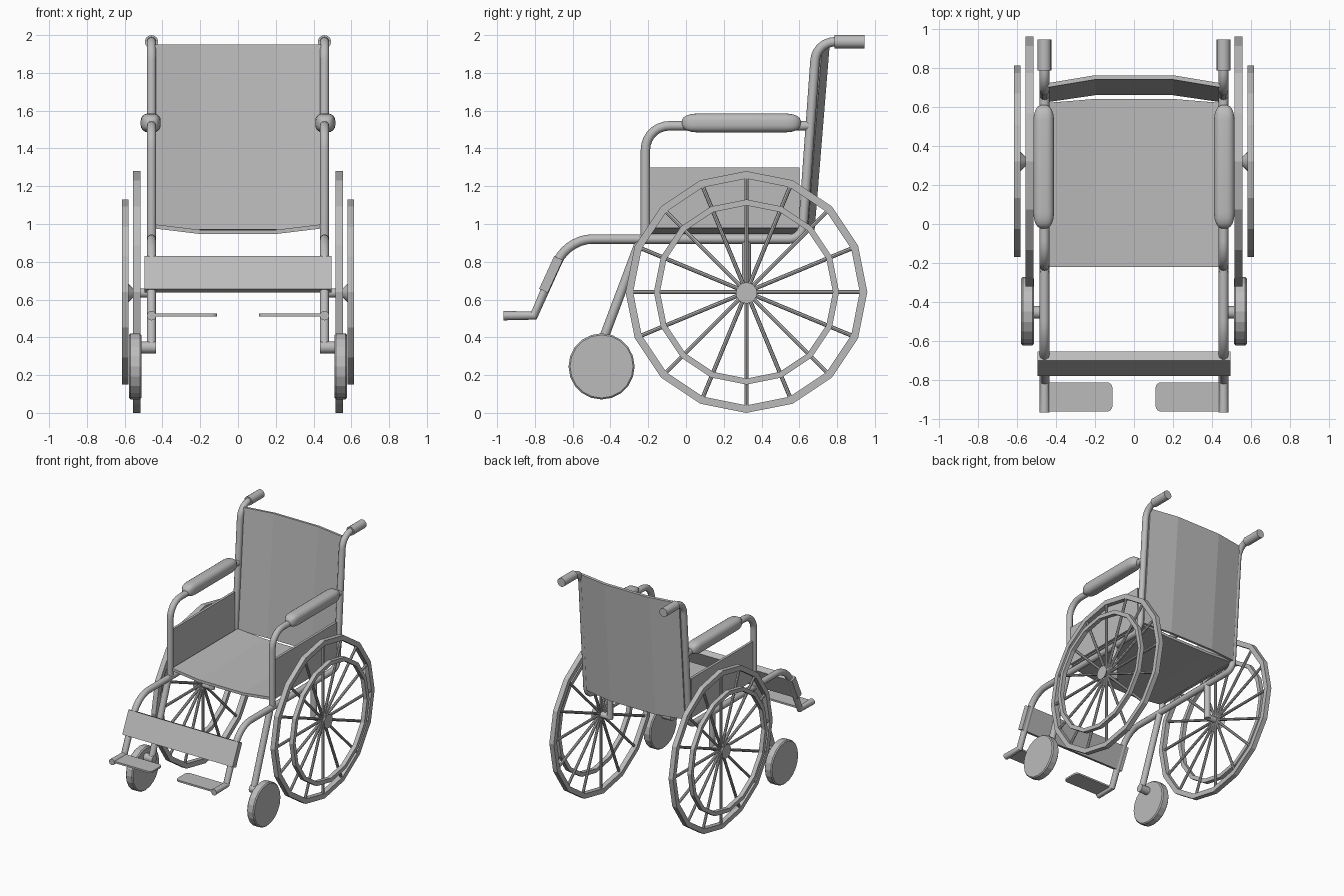
import bpy, bmesh, math
from mathutils import Vector, Matrix
from mathutils.geometry import interpolate_bezier

cube = bpy.data.objects.get("Cube")
if cube:
    bpy.data.objects.remove(cube)

GREY = (0.5, 0.5, 0.5, 1)
grey = bpy.data.materials.new("plain grey")
grey.use_nodes = True
grey.diffuse_color = GREY
grey.node_tree.nodes["Principled BSDF"].inputs["Base Color"].default_value = GREY

FRAME_X = 0.458
HUB_Y, HUB_Z = 0.32, 0.64


def finish(name, bm, smooth=False):
    """Turn a bmesh into a named grey object."""
    bmesh.ops.recalc_face_normals(bm, faces=bm.faces)
    mesh = bpy.data.meshes.new(name)
    bm.to_mesh(mesh)
    bm.free()
    mesh.materials.append(grey)
    obj = bpy.data.objects.new(name, mesh)
    bpy.context.collection.objects.link(obj)
    if smooth:
        smooth_object(obj)
    return obj


def smooth_object(obj):
    bpy.ops.object.select_all(action='DESELECT')
    obj.select_set(True)
    bpy.context.view_layer.objects.active = obj
    bpy.ops.object.shade_smooth_by_angle(angle=math.radians(40))


def add_rod(bm, a, b, r1, r2=None, sides=12):
    """Cylinder or cone between two points."""
    a, b = Vector(a), Vector(b)
    turn = (b - a).to_track_quat('Z', 'Y').to_matrix().to_4x4()
    bmesh.ops.create_cone(bm, cap_ends=True, segments=sides, radius1=r1,
                          radius2=r1 if r2 is None else r2, depth=(b - a).length,
                          matrix=Matrix.Translation((a + b) / 2) @ turn)


def rod(name, a, b, r1, r2=None, sides=16, smooth=True):
    bm = bmesh.new()
    add_rod(bm, a, b, r1, r2, sides)
    return finish(name, bm, smooth)


def box(name, center, size, tilt=0):
    bm = bmesh.new()
    bmesh.ops.create_cube(bm, size=1, matrix=Matrix.Translation(center)
                          @ Matrix.Rotation(tilt, 4, 'X') @ Matrix.Diagonal((*size, 1)))
    return finish(name, bm)


def tube(name, x, path, radius=0.025):
    """Bent pipe in a side plane; path holds (y, z, bend length)."""
    pts = [Vector((x, y, z)) for y, z, _ in path]
    line = []
    for i, p in enumerate(pts):
        bend = path[i][2]
        if not bend:
            line.append(p)
            continue
        a = p + (pts[i - 1] - p).normalized() * bend
        b = p + (pts[i + 1] - p).normalized() * bend
        line += interpolate_bezier(a, a.lerp(p, 0.57), b.lerp(p, 0.57), b, 8)
    curve = bpy.data.curves.new(name, 'CURVE')
    curve.dimensions = '3D'
    curve.bevel_depth = radius
    curve.bevel_resolution = 4
    curve.use_fill_caps = True
    spline = curve.splines.new('POLY')
    spline.points.add(len(line) - 1)
    for sp, p in zip(spline.points, line):
        sp.co = (*p, 1)
    curve.materials.append(grey)
    obj = bpy.data.objects.new(name, curve)
    bpy.context.collection.objects.link(obj)
    bpy.ops.object.select_all(action='DESELECT')
    obj.select_set(True)
    bpy.context.view_layer.objects.active = obj
    bpy.ops.object.convert(target='MESH')
    smooth_object(bpy.context.view_layer.objects.active)


def ring(name, x, width, outer, inner, sides=16):
    """Flat-sided hoop around the wheel axis."""
    bm = bmesh.new()
    section = [(-width / 2, inner), (width / 2, inner), (width / 2, outer), (-width / 2, outer)]
    loops = []
    for i in range(sides):
        a = math.tau * i / sides
        loops.append([bm.verts.new((x + dx, HUB_Y + r * math.cos(a), HUB_Z + r * math.sin(a)))
                      for dx, r in section])
    for i in range(sides):
        p, q = loops[i], loops[(i + 1) % sides]
        for k in range(4):
            n = (k + 1) % 4
            bm.faces.new((p[k], p[n], q[n], q[k]))
    return finish(name, bm)


def sling(name, edge, middle):
    """Fabric sheet in three facets; edge and middle hold two (y, z) ends."""
    bm = bmesh.new()
    cols = [[bm.verts.new((x, y, z)) for y, z in ends]
            for x, ends in ((-0.44, edge), (-0.2, middle), (0.2, middle), (0.44, edge))]
    for p, q in zip(cols, cols[1:]):
        bm.faces.new((p[0], q[0], q[1], p[1]))
    obj = finish(name, bm)
    solid = obj.modifiers.new("thickness", 'SOLIDIFY')
    solid.thickness = 0.022
    solid.offset = 0


# Fabric seat and backrest, calf strap
sling("seat", [(-0.22, 0.987), (0.62, 0.987)], [(-0.22, 0.958), (0.64, 0.958)])
sling("backrest", [(0.635, 0.98), (0.71, 1.95)], [(0.67, 0.97), (0.75, 1.95)])
box("calf_strap", (0, -0.715, 0.733), (0.99, 0.05, 0.19), -0.43)

for s, side in ((1, "left"), (-1, "right")):
    x = s * FRAME_X

    # Frame tubes
    tube(side + "_main_frame", x, [(-0.965, 0.515, 0), (-0.805, 0.515, 0), (-0.628, 0.92, 0.13),
                                   (0.615, 0.92, 0.07), (0.69, 1.965, 0.1), (0.8, 1.965, 0)])
    tube(side + "_arm_frame", x, [(-0.215, 0.92, 0), (-0.215, 1.52, 0.13), (0.65, 1.52, 0)])
    tube(side + "_caster_leg", x, [(-0.455, 0.345, 0), (-0.235, 0.93, 0)])
    rod(side + "_axle_post", (x, HUB_Y, 0.92), (x, HUB_Y, HUB_Z - 0.02), 0.024)
    rod(side + "_push_grip", (x, 0.785, 1.965), (x, 0.945, 1.965), 0.035)

    # Armrest pad, rounded then stretched
    bm = bmesh.new()
    bmesh.ops.create_cube(bm, size=1, matrix=Matrix.Diagonal((0.106, 0.3, 0.1, 1)))
    bmesh.ops.bevel(bm, geom=bm.edges[:], offset=0.038, segments=4, profile=0.5, affect='EDGES')
    bmesh.ops.scale(bm, vec=(1, 2.1, 1), verts=bm.verts)
    bmesh.ops.translate(bm, vec=(s * 0.462, 0.293, 1.535), verts=bm.verts)
    finish(side + "_armrest_pad", bm, True)

    # Side guard and footplate
    box(side + "_side_guard", (x, 0.2, 1.14), (0.02, 0.8, 0.32))
    bm = bmesh.new()
    bmesh.ops.create_cube(bm, size=1, matrix=Matrix.Translation((s * 0.285, -0.885, 0.518))
                          @ Matrix.Diagonal((0.35, 0.15, 0.014, 1)))
    inner = [e for e in bm.edges if abs(e.verts[0].co.z - e.verts[1].co.z) > 0.01
             and abs(e.verts[0].co.x) < 0.2]
    bmesh.ops.bevel(bm, geom=inner, offset=0.03, segments=4, profile=0.5, affect='EDGES')
    finish(side + "_footplate", bm)

    # Caster wheel
    bm = bmesh.new()
    add_rod(bm, (s * 0.512, -0.447, 0.246), (s * 0.577, -0.447, 0.246), 0.175, sides=20)
    caps = [e for e in bm.edges if abs(e.verts[0].co.x - e.verts[1].co.x) < 0.01]
    bmesh.ops.bevel(bm, geom=caps, offset=0.008, segments=1, affect='EDGES')
    finish(side + "_caster_wheel", bm)
    rod(side + "_caster_axle", (s * 0.435, -0.452, 0.347), (s * 0.53, -0.452, 0.347), 0.032)

    # Drive wheel: tyre, hand rim, spokes, hub and axle
    ring(side + "_tyre", s * 0.535, 0.04, 0.64, 0.6)
    ring(side + "_hand_rim", s * 0.597, 0.034, 0.49, 0.458)
    bm = bmesh.new()
    for i in range(16):
        a = math.tau * i / 16
        out = Vector((0, math.cos(a), math.sin(a)))
        hub = Vector((s * 0.54, HUB_Y, HUB_Z))
        add_rod(bm, hub, hub + out * 0.615, 0.011, sides=8)
    finish(side + "_spokes", bm, True)
    rod(side + "_hub", (s * 0.55, HUB_Y, HUB_Z - 0.005), (s * 0.588, HUB_Y, HUB_Z - 0.005), 0.02, 0.056)
    rod(side + "_axle", (x, HUB_Y, HUB_Z - 0.005), (s * 0.56, HUB_Y, HUB_Z - 0.005), 0.024)
